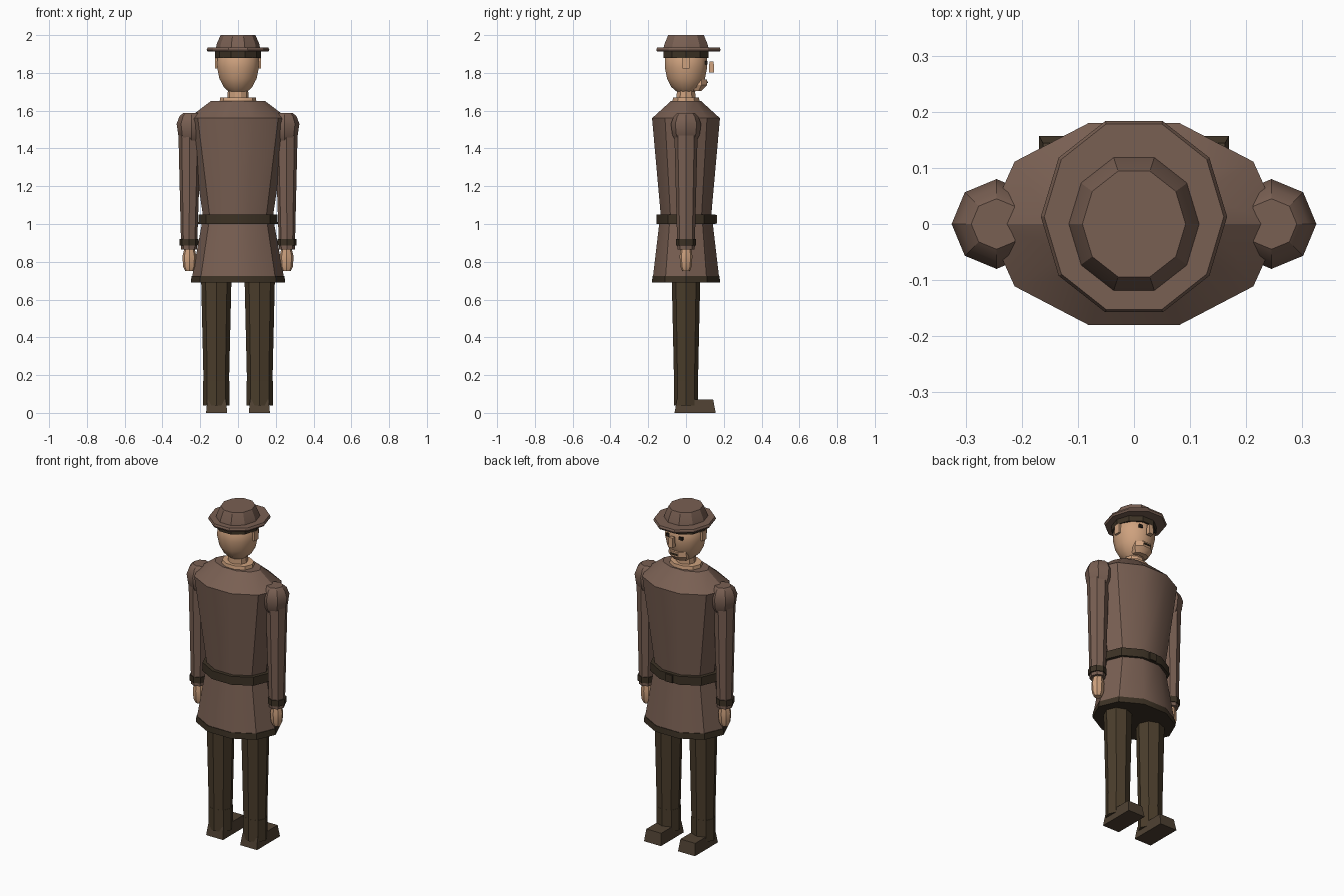
import bpy, bmesh, math
from mathutils import Vector

cube = bpy.data.objects.get("Cube")
if cube:
    bpy.data.objects.remove(cube, do_unlink=True)


def material(name, rgb):
    m = bpy.data.materials.new(name)
    m.use_nodes = True
    m.diffuse_color = (*rgb, 1)
    m.node_tree.nodes["Principled BSDF"].inputs["Base Color"].default_value = (*rgb, 1)
    return m


COAT = material("brown wool", (0.19, 0.115, 0.085))
TRIM = material("dark trim", (0.045, 0.031, 0.018))
CLOTH = material("trouser cloth", (0.068, 0.046, 0.024))
SHOE = material("shoe leather", (0.078, 0.053, 0.032))
SKIN = material("skin", (0.62, 0.36, 0.21))
EYE = material("eye", (0.02, 0.014, 0.01))


def finish(name, bm, mat):
    bmesh.ops.recalc_face_normals(bm, faces=bm.faces)
    me = bpy.data.meshes.new(name)
    bm.to_mesh(me)
    bm.free()
    me.materials.append(mat)
    ob = bpy.data.objects.new(name, me)
    bpy.context.collection.objects.link(ob)
    bpy.ops.object.select_all(action='DESELECT')
    ob.select_set(True)
    bpy.context.view_layer.objects.active = ob
    bpy.ops.object.shade_smooth_by_angle(angle=math.radians(30))
    return ob


def loft(name, rings, mat, n=10, turn=0):
    """Capped stack of elliptical rings given as (x, y, z, rx, ry)."""
    bm = bmesh.new()
    loops = []
    for x, y, z, rx, ry in rings:
        angles = [math.tau * (i + turn) / n for i in range(n)]
        loops.append([bm.verts.new((x + rx * math.cos(a), y + ry * math.sin(a), z)) for a in angles])
    for low, high in zip(loops, loops[1:]):
        for i in range(n):
            j = (i + 1) % n
            bm.faces.new((low[i], low[j], high[j], high[i]))
    bm.faces.new(loops[0])
    bm.faces.new(loops[-1])
    return finish(name, bm, mat)


def box(name, centre, size, mat, taper=1.0):
    """Box whose top is scaled by taper."""
    bm = bmesh.new()
    bmesh.ops.create_cube(bm, size=1)
    for v in bm.verts:
        k = taper if v.co.z > 0 else 1
        v.co = Vector(centre) + Vector((v.co.x * size[0] * k, v.co.y * size[1] * k, v.co.z * size[2]))
    return finish(name, bm, mat)


def column(rings, x=0, y=0):
    return [(x, y, *r) for r in rings]


# Coat, belt and hem
loft("coat_body", column([(1.04, 0.185, 0.14), (1.56, 0.263, 0.189), (1.65, 0.145, 0.085)]), COAT)
loft("coat_skirt", column([(0.72, 0.243, 0.184), (1.01, 0.19, 0.148)]), COAT)
loft("coat_hem", column([(0.69, 0.25, 0.189), (0.725, 0.246, 0.187)]), TRIM)
loft("belt", column([(1.0, 0.211, 0.163), (1.05, 0.208, 0.163)]), TRIM)
box("belt_buckle", (0, 0.158, 1.024), (0.045, 0.012, 0.045), TRIM)

# Neck and head
loft("collar", column([(1.63, 0.1, 0.078), (1.67, 0.094, 0.072)]), SKIN)
loft("neck", column([(1.64, 0.056, 0.053), (1.74, 0.053, 0.05)]), SKIN)
loft("head", column([(1.7, 0.05, 0.05), (1.725, 0.078, 0.08), (1.77, 0.102, 0.104), (1.83, 0.115, 0.116),
                     (1.88, 0.113, 0.114), (1.92, 0.09, 0.092)]), SKIN, n=12, turn=0.5)
box("nose", (0, 0.135, 1.832), (0.03, 0.028, 0.058), SKIN, 0.8)
chin = loft("chin", [(0, 0.055, 1.705, 0.05, 0.03), (0, 0.06, 1.735, 0.065, 0.055),
                     (0, 0.06, 1.765, 0.06, 0.055)], SKIN, n=8, turn=0.5)
box("mouth", (0, 0.114, 1.75), (0.045, 0.006, 0.008), CLOTH)

# Hat
loft("hat_band", column([(1.88, 0.122, 0.126), (1.92, 0.122, 0.126)]), TRIM)
loft("hat_brim", column([(1.912, 0.16, 0.174), (1.922, 0.166, 0.179), (1.934, 0.16, 0.174)], 0, 0.013), COAT)
loft("hat_crown", column([(1.93, 0.117, 0.126), (1.955, 0.112, 0.119), (2.0, 0.092, 0.099)]), COAT)

for s, side in ((1, "left"), (-1, "right")):
    # Face details
    box(side + "_ear", (s * 0.115, 0, 1.852), (0.016, 0.038, 0.055), SKIN)
    box(side + "_eye", (s * 0.042, 0.107, 1.853), (0.022, 0.012, 0.018), EYE)

    # Arm
    loft(side + "_shoulder", column([(1.44, 0.05, 0.055), (1.47, 0.071, 0.072), (1.53, 0.08, 0.08),
                                     (1.57, 0.065, 0.065), (1.588, 0.045, 0.045)], s * 0.245), COAT, n=8)
    loft(side + "_sleeve", [(s * 0.259, 0, 0.865, 0.042, 0.046), (s * 0.256, 0, 1.5, 0.06, 0.062)], COAT, n=8)
    loft(side + "_cuff", column([(0.885, 0.05, 0.052), (0.92, 0.05, 0.052)], s * 0.26), TRIM, n=8)
    loft(side + "_hand", column([(0.75, 0.022, 0.02), (0.775, 0.034, 0.03), (0.83, 0.037, 0.034),
                                 (0.875, 0.026, 0.028)], s * 0.257), SKIN, n=8)

    # Leg and shoe
    loft(side + "_trouser", column([(0.1, 0.066, 0.062), (0.74, 0.081, 0.076)], s * 0.115), CLOTH, n=8)
    loft(side + "_ankle", column([(0.04, 0.07, 0.064), (0.17, 0.07, 0.064)], s * 0.115), CLOTH, n=8)
    box(side + "_shoe", (s * 0.113, 0.048, 0.035), (0.112, 0.218, 0.07), SHOE, 0.88)
